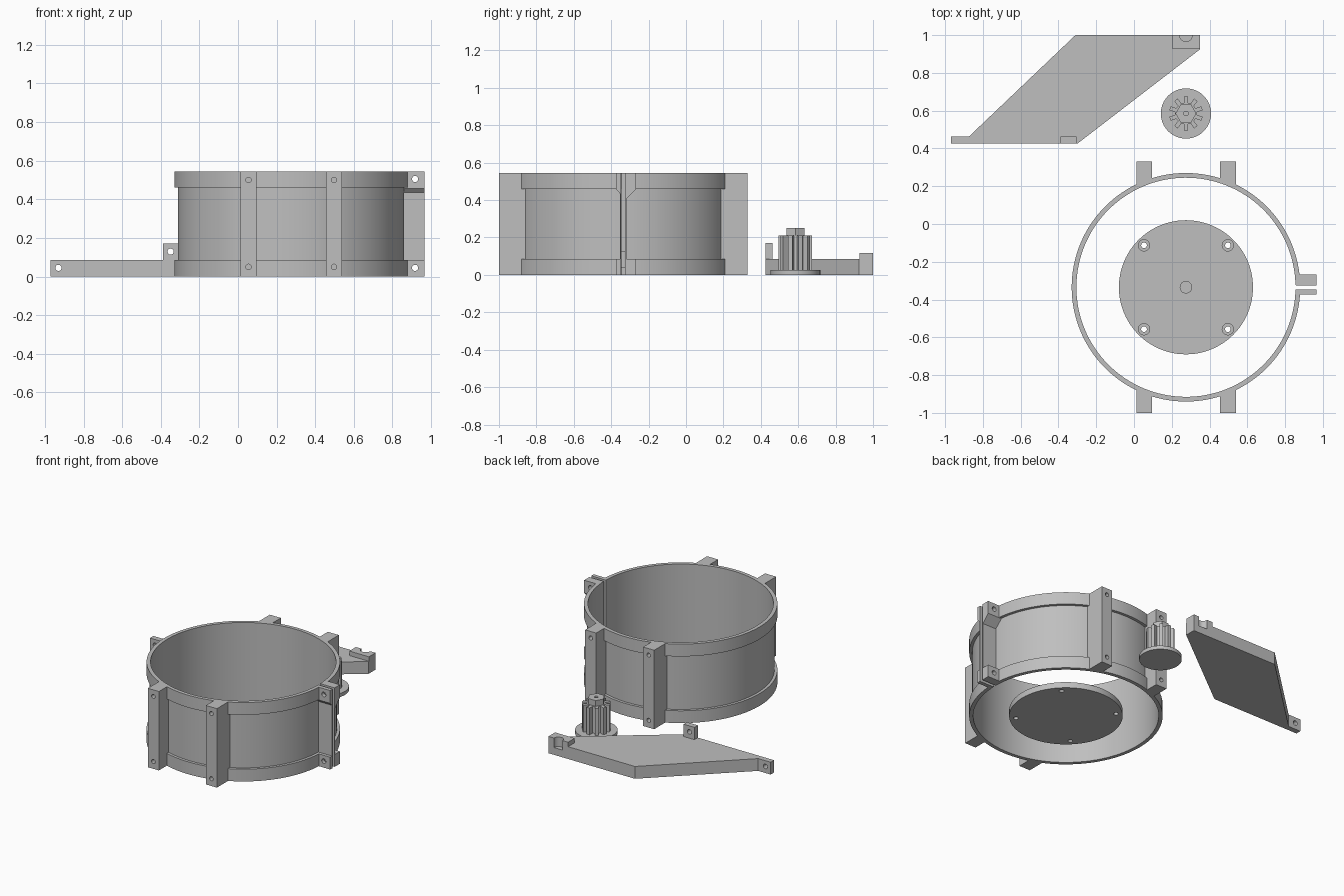
import bpy, bmesh
from math import sin, cos, pi, radians

cube = bpy.data.objects.get("Cube")
if cube:
    bpy.data.objects.remove(cube)

grey = bpy.data.materials.new("plain grey")
grey.use_nodes = True
grey.diffuse_color = (0.52, 0.52, 0.52, 1)
grey.node_tree.nodes["Principled BSDF"].inputs["Base Color"].default_value = grey.diffuse_color

CX, CY = 0.275, -0.335     # drum centre
TOP, FLANGE = 0.545, 0.085


def finish(name, bm):
    bmesh.ops.recalc_face_normals(bm, faces=bm.faces)
    mesh = bpy.data.meshes.new(name)
    bm.to_mesh(mesh)
    bm.free()
    mesh.materials.append(grey)
    ob = bpy.data.objects.new(name, mesh)
    bpy.context.collection.objects.link(ob)
    return ob


def prism(name, pts, axis, lo, hi):
    """Extrude a 2D outline along x, y or z."""
    place = {"x": lambda a, b, t: (t, a, b),
             "y": lambda a, b, t: (a, t, b),
             "z": lambda a, b, t: (a, b, t)}[axis]
    bm = bmesh.new()
    low, high = [[bm.verts.new(place(a, b, t)) for a, b in pts] for t in (lo, hi)]
    bm.faces.new(low)
    bm.faces.new(high)
    for i in range(len(pts)):
        j = (i + 1) % len(pts)
        bm.faces.new((low[i], low[j], high[j], high[i]))
    return finish(name, bm)


def circle(a, b, r, n=32):
    return [(a + r * cos(2 * pi * i / n), b + r * sin(2 * pi * i / n)) for i in range(n)]


def rect(a0, a1, b0, b1):
    return [(a0, b0), (a1, b0), (a1, b1), (a0, b1)]


def boolean(ob, other, operation="DIFFERENCE"):
    mod = ob.modifiers.new("cut", "BOOLEAN")
    mod.operation, mod.solver, mod.object = operation, "EXACT", other
    bpy.context.view_layer.update()
    result = bpy.data.meshes.new_from_object(
        ob.evaluated_get(bpy.context.evaluated_depsgraph_get()))
    ob.modifiers.clear()
    ob.data = result
    bpy.data.objects.remove(other)


def drill(ob, a, b, r, axis, lo, hi):
    boolean(ob, prism("drill", circle(a, b, r, 24), axis, lo, hi))


def smooth(ob):
    bpy.ops.object.select_all(action="DESELECT")
    ob.select_set(True)
    bpy.context.view_layer.objects.active = ob
    bpy.ops.object.shade_smooth_by_angle(angle=radians(30))


# Split drum wall with a flange at each end
profile = [(0.58, 0), (0.605, 0), (0.605, FLANGE), (0.586, FLANGE),
           (0.586, 0.46), (0.605, 0.46), (0.605, TOP), (0.58, TOP)]
gap, steps = 0.0185, 128
bm = bmesh.new()
rings = []
for i in range(steps + 1):
    a = gap + (2 * pi - 2 * gap) * i / steps
    rings.append([bm.verts.new((CX + r * cos(a), CY + r * sin(a), z)) for r, z in profile])
for p, q in zip(rings, rings[1:]):
    for k in range(len(profile)):
        m = (k + 1) % len(profile)
        bm.faces.new((p[k], p[m], q[m], q[k]))
bm.faces.new(rings[0])
bm.faces.new(rings[-1])
smooth(finish("drum_wall", bm))

# Four upright mounting posts, trimmed to the drum, with blind screw holes
for side, label in ((-1, "front"), (1, "back")):
    for x, hand in ((0.054, "right"), (0.497, "left")):
        end = CY + side * 0.665
        ys = sorted((end, CY + side * 0.45))
        post = prism(label + "_post_" + hand, rect(x - 0.042, x + 0.042, *ys), "z", 0, TOP)
        boolean(post, prism("trim", circle(CX, CY, 0.583, 128), "z", -0.1, 1))
        for z in (0.05, 0.5):
            hole = sorted((end + side * 0.05, end - side * 0.06))
            drill(post, x, z, 0.014, "y", *hole)
        smooth(post)

# Clamp ears either side of the split: lugs joined by a thin web
for label, inner, web, outer, slope in (("front", -0.347, -0.353, -0.374, 0.435),
                                        ("back", -0.325, -0.319, -0.268, 0.405)):
    outline = [(inner, 0), (outer, 0), (outer, FLANGE), (web, FLANGE), (web, slope),
               (outer, 0.457), (outer, TOP), (inner, TOP)]
    ear = prism("clamp_ear_" + label, outline, "x", CX + 0.583, 0.966)
    for z in (0.045, 0.505):
        drill(ear, 0.917, z, 0.016, "y", -0.5, -0.1)
    smooth(ear)

# Round base disc with countersunk holes and a centre pin
disc = prism("base_disc", circle(CX, CY, 0.355, 96), "z", 0, 0.04)
for sx in (-1, 1):
    for sy in (-1, 1):
        x, y = CX + sx * 0.222, CY + sy * 0.222
        drill(disc, x, y, 0.015, "z", -0.1, 0.1)
        drill(disc, x, y, 0.03, "z", 0.025, 0.1)
smooth(disc)
smooth(prism("centre_pin", circle(CX, CY, 0.033), "z", 0.03, 0.128))

# Pinion: round foot, toothed body and hexagonal head, bored through
GX, GY, TEETH = 0.275, 0.585, 10
teeth = []
for i in range(TEETH):
    for offset, r in ((-0.3, 0.058), (-0.2, 0.09), (0.2, 0.09), (0.3, 0.058)):
        a = 2 * pi * (i + 0.5 + offset) / TEETH
        teeth.append((GX + r * cos(a), GY + r * sin(a)))
for name, outline, lo, hi in (("pinion_foot", circle(GX, GY, 0.133, 64), 0, 0.025),
                              ("pinion_teeth", teeth, 0.025, 0.21),
                              ("pinion_head", circle(GX, GY, 0.055, 6), 0.21, 0.25)):
    part = prism(name, outline, "z", lo, hi)
    if name != "pinion_foot":
        drill(part, GX, GY, 0.012, "z", 0.02, 0.3)
    smooth(part)

# Slanted arm plate with a drilled end tab
plate = prism("arm_plate", [(-0.31, 1), (0.35, 1), (0.35, 0.925), (-0.3, 0.425),
                            (-0.97, 0.425), (-0.97, 0.462), (-0.875, 0.462)],
              "z", 0, FLANGE)
drill(plate, -0.93, 0.045, 0.016, "y", 0.3, 0.6)

# Raised block with a half-round seat at the far corner
boolean(plate, prism("block", rect(0.2, 0.35, 0.928, 1), "z", 0.02, 0.116), "UNION")
drill(plate, 0.275, 1, 0.034, "z", 0.05, 0.3)
smooth(plate)

# Raised hinge tab on the near edge
tab = prism("arm_tab", rect(-0.388, -0.305, 0.425, 0.462), "z", FLANGE, 0.17)
drill(tab, -0.349, 0.129, 0.016, "y", 0.3, 0.6)
smooth(tab)
